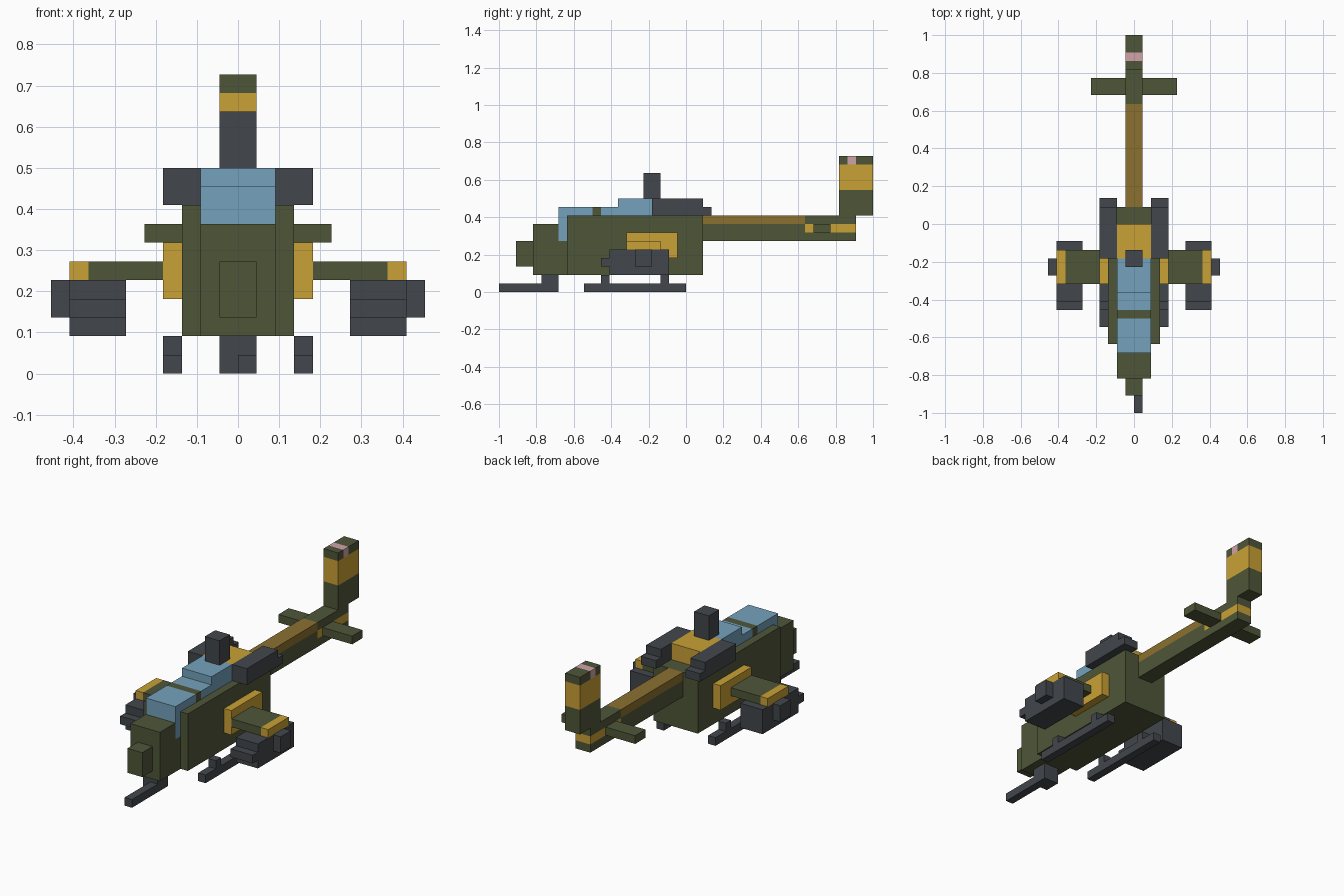
import bpy, bmesh

if "Cube" in bpy.data.objects:
    bpy.data.objects.remove(bpy.data.objects["Cube"])

V = 1 / 22  # size of one block unit


def srgb(c):
    c /= 255
    return c / 12.92 if c <= 0.04045 else ((c + 0.055) / 1.055) ** 2.4


def material(name, r, g, b):
    m = bpy.data.materials.new(name)
    m.diffuse_color = (srgb(r), srgb(g), srgb(b), 1)
    m.use_nodes = True
    m.node_tree.nodes["Principled BSDF"].inputs["Base Color"].default_value = m.diffuse_color
    return m


GREEN = material("olive_green", 79, 86, 57)
GOLD = material("gold", 201, 161, 53)
BROWN = material("bronze", 139, 113, 48)
BLUE = material("glass_blue", 117, 162, 188)
DARK = material("dark_grey", 66, 71, 76)
PINK = material("pale_pink", 208, 163, 168)


def part(name, mat, *boxes, mirror=False):
    """Boxes given as (x0, x1, y0, y1, z0, z1) in block units."""
    bm = bmesh.new()
    for b in boxes:
        sides = [b]
        if mirror:
            sides.append((-b[1], -b[0]) + tuple(b[2:]))
        for x0, x1, y0, y1, z0, z1 in sides:
            verts = bmesh.ops.create_cube(bm, size=1)["verts"]
            for v in verts:
                v.co.x = (x1 if v.co.x > 0 else x0) * V
                v.co.y = (y1 if v.co.y > 0 else y0) * V
                v.co.z = (z1 if v.co.z > 0 else z0) * V
    mesh = bpy.data.meshes.new(name)
    bm.to_mesh(mesh)
    bm.free()
    mesh.materials.append(mat)
    obj = bpy.data.objects.new(name, mesh)
    bpy.context.collection.objects.link(obj)
    return obj


# Body and nose
part("fuselage", GREEN, (-3, 3, -14, 2, 2, 9))
part("nose", GREEN, (-2, 2, -18, -15, 2, 8), (-2, 2, -15, -14, 2, 6))
part("nose_sensor", GREEN, (-1, 1, -20, -18, 3, 6))

# Canopy, roof and rotor mast
part("front_canopy", BLUE, (-2, 2, -15, -14, 6, 10), (-2, 2, -14, -11, 9, 10))
part("canopy_frame", GREEN, (-2, 2, -11, -10, 9, 10))
part("rear_canopy", BLUE, (-2, 2, -10, -8, 9, 10), (-2, 2, -8, -4, 9, 11))
part("roof_cover", GOLD, (-2, 2, -4, 0, 9, 11))
part("rotor_mast", DARK, (-1, 1, -5, -3, 11, 14))
part("engines", DARK, (2, 4, -4, 2, 9, 11), (2, 4, 2, 3, 9, 10), mirror=True)

# Wings and weapon pods
part("wing_roots", GOLD, (3, 4, -7, -1, 4, 7), mirror=True)
part("wings", GREEN, (4, 8, -7, -3, 5, 6), mirror=True)
part("wing_tips", GOLD, (8, 9, -7, -3, 5, 6), mirror=True)
part("pods", DARK, (6, 9, -9, -2, 2, 5), (6, 9, -10, -9, 3, 4),
     (9, 10, -6, -4, 3, 5), mirror=True)

# Landing skids and chin gun
part("skids", DARK, (3, 4, -12, 0, 0, 1), (3, 4, -10, -9, 1, 2),
     (3, 4, -3, -2, 1, 2), mirror=True)
part("gun_mount", DARK, (-1, 1, -17, -15, 0, 2))
part("gun_barrel", DARK, (0, 1, -22, -17, 0, 1))

# Tail boom with its bands
part("tail_boom", GREEN, (-1, 1, 2, 20, 6, 7), (-1, 1, 2, 14, 7, 8),
     (-1, 1, 14, 20, 8, 9))
part("boom_spine", BROWN, (-1, 1, 2, 14, 8, 9))
part("boom_band", GOLD, (-1, 1, 14, 15, 7, 8), (-1, 1, 17, 20, 7, 8))
part("stabilizer", GREEN, (-5, 5, 15, 17, 7, 8))

# Tail fin
part("tail_fin", GREEN, (-1, 1, 18, 22, 9, 12))
part("fin_band", GOLD, (-1, 1, 18, 22, 12, 15))
part("fin_cap", GREEN, (-1, 1, 18, 19, 15, 16), (-1, 1, 20, 22, 15, 16))
part("fin_light", PINK, (-1, 1, 19, 20, 15, 16))
